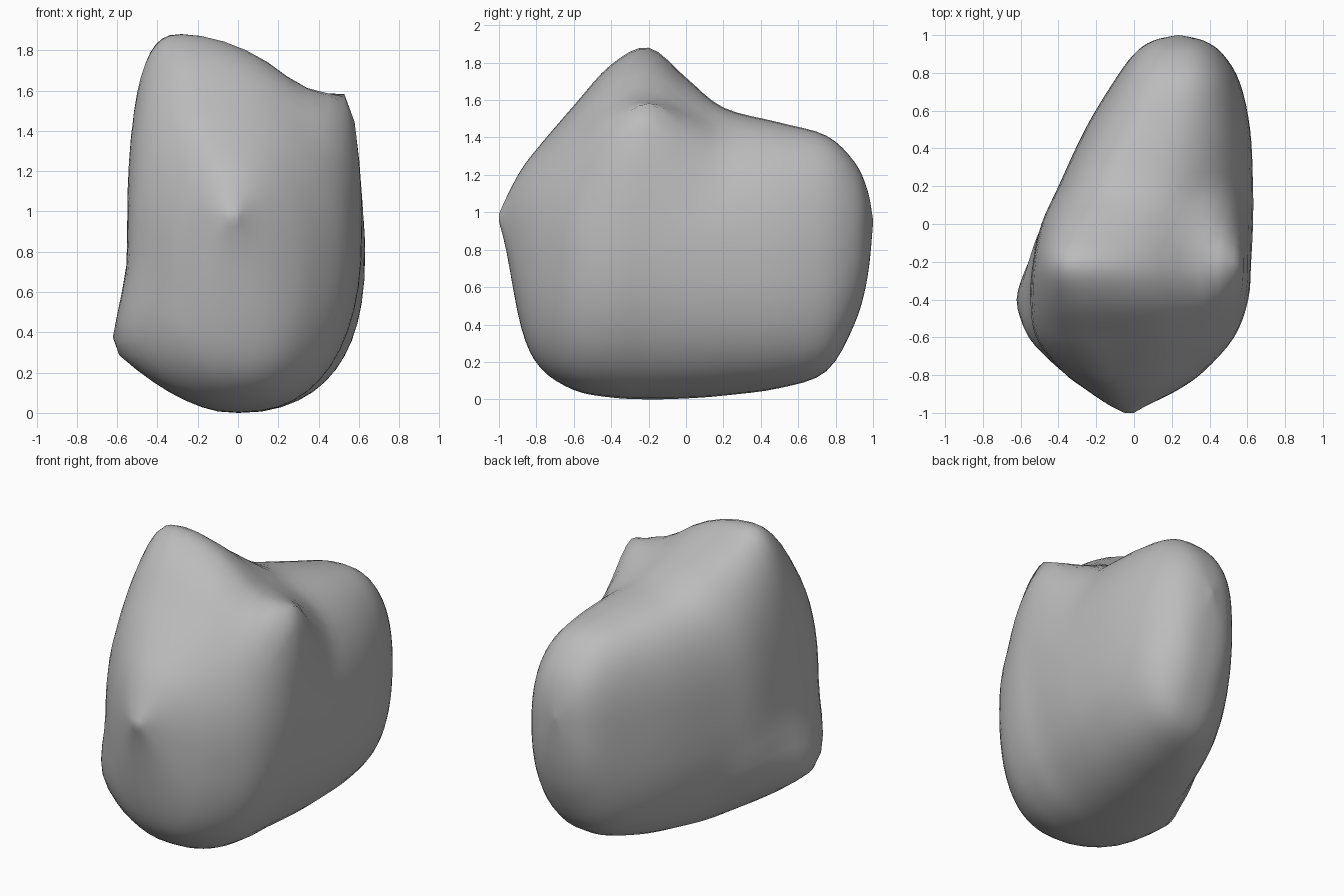
import bpy, bmesh
from math import sin, cos, pi
from mathutils import Vector

cube = bpy.data.objects.get("Cube")
if cube:
    bpy.data.objects.remove(cube, do_unlink=True)

SIDES, STEPS = 48, 4

# Stations along the stone: y, left, right, bottom, top, ridge x, keel x
STATIONS = [
    (-1, -.05, 0, .95, .99, -.025, -.025),
    (-.96, -.13, .07, .79, 1.08, -.03, -.03),
    (-.88, -.25, .23, .38, 1.23, -.06, -.02),
    (-.78, -.38, .37, .17, 1.36, -.1, 0),
    (-.6, -.52, .53, .05, 1.57, -.18, 0),
    (-.4, -.55, .605, .01, 1.79, -.23, 0),
    (-.2, -.535, .62, 0, 1.88, -.28, 0),
    (0, -.49, .63, .005, 1.72, -.2, .02),
    (.2, -.4, .63, .02, 1.56, 0, .05),
    (.5, -.26, .615, .06, 1.48, .16, .12),
    (.75, -.11, .56, .15, 1.41, .23, .2),
    (.9, 0, .47, .4, 1.27, .24, .24),
    (.97, .1, .37, .65, 1.12, .24, .24),
    (1, .23, .24, .94, .96, .235, .235),
]

# Pulled corners: centre, direction, reach along y, reach across
CORNERS = [
    ((.5, -.2, 1.33), (.05, 0, .25), .46, .4),
    ((-.48, -.4, .35), (-.16, 0, -.03), .62, .45),
]


def blend(a, b, c, d, t):
    """Smooth curve through b and c."""
    return .5 * (2*b + (c - a)*t + (2*a - 5*b + 4*c - d)*t*t
                 + (3*b - a - 3*c + d)*t**3)


def smooth_stations():
    last = len(STATIONS) - 1
    for i in range(last):
        near = [STATIONS[min(max(i + k, 0), last)] for k in (-1, 0, 1, 2)]
        for s in range(STEPS):
            yield [blend(*vals, s / STEPS) for vals in zip(*near)]
    yield STATIONS[-1]


def section(y, left, right, bottom, top, ridge, keel):
    """Rounded cross-section with its ridge and keel off centre."""
    mid = bottom + (top - bottom) * .5
    # The right shoulder is leaner under the peak, the left one in front of it
    right_power = 2.25 - .5 * max(0, 1 - abs(y + .17) / .45)
    left_power = 2.2 + .6 * min(1, max(0, (y + .55) / .35))
    for k in range(SIDES):
        c, s = cos(2*pi*k/SIDES), sin(2*pi*k/SIDES)
        centre = ridge if s > 0 else keel
        power = 2.4 if s <= 0 else (right_power if c > 0 else left_power)
        u, v = abs(c)**(2/power), abs(s)**(2/power)
        x = centre + u * (right - centre if c > 0 else left - centre)
        z = mid + v * (top - mid if s > 0 else bottom - mid)
        yield Vector((x, y, z))


def pull(p):
    for centre, direction, along, across in CORNERS:
        gap = p - Vector(centre)
        away = Vector((gap.x / across, gap.y / along, gap.z / across)).length
        p = p + Vector(direction) * max(0, 1 - away)**1.5
    return p


# Stone body
bm = bmesh.new()
rings = [[bm.verts.new(pull(p)) for p in section(*st)] for st in smooth_stations()]
for a, b in zip(rings, rings[1:]):
    for k in range(SIDES):
        n = (k + 1) % SIDES
        bm.faces.new((a[k], a[n], b[n], b[k]))
bm.faces.new(rings[0])
bm.faces.new(rings[-1])
bmesh.ops.recalc_face_normals(bm, faces=bm.faces)
for f in bm.faces:
    f.smooth = True
mesh = bpy.data.meshes.new("stone_body")
bm.to_mesh(mesh)
bm.free()
stone = bpy.data.objects.new("stone_body", mesh)
bpy.context.collection.objects.link(stone)

# Plain grey
grey = bpy.data.materials.new("stone_grey")
grey.use_nodes = True
colour = (.5, .5, .5, 1)
grey.diffuse_color = colour
grey.node_tree.nodes["Principled BSDF"].inputs["Base Color"].default_value = colour
mesh.materials.append(grey)
